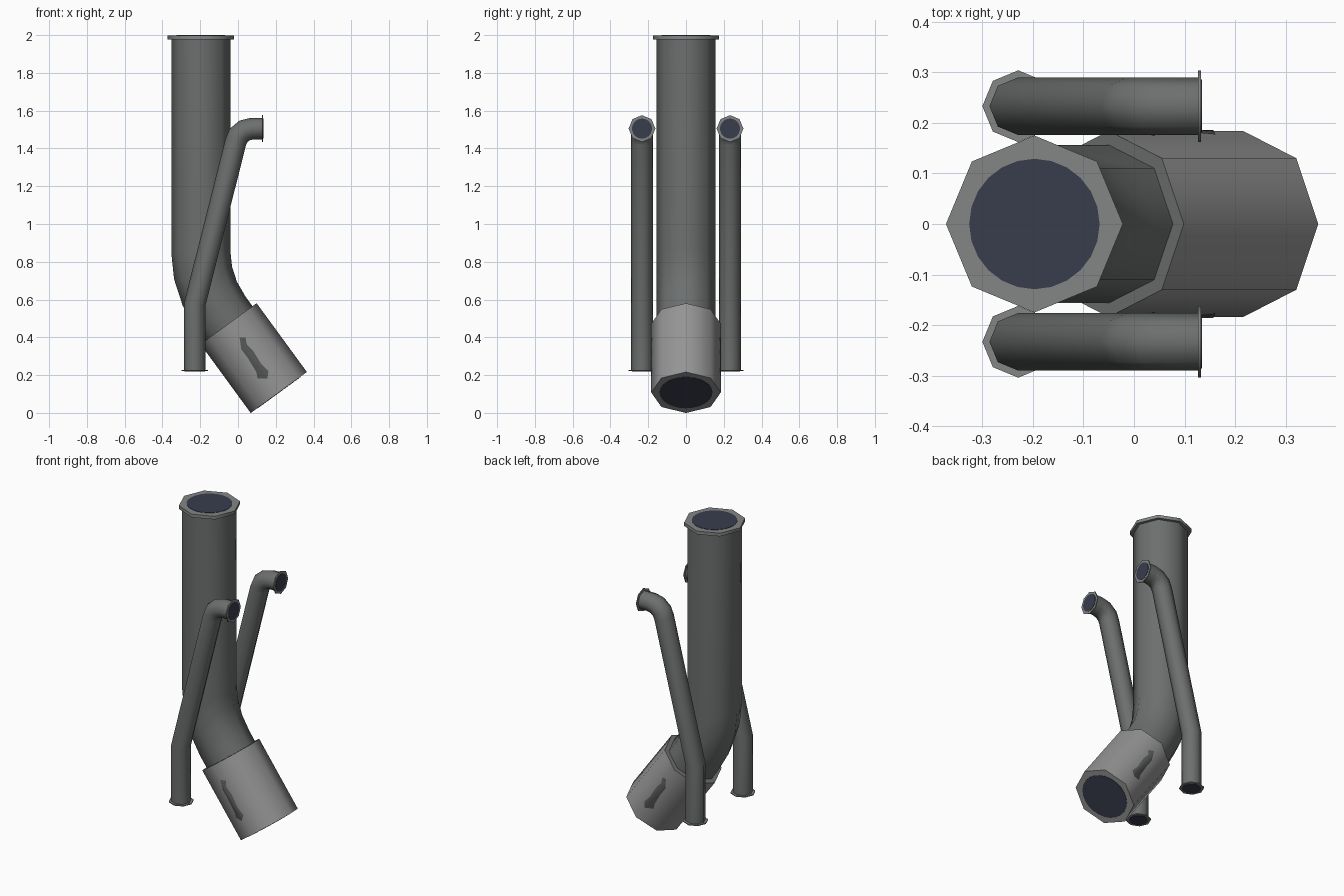
import bpy, bmesh, math
from mathutils import Vector

if "Cube" in bpy.data.objects:
    bpy.data.objects.remove(bpy.data.objects["Cube"])


def material(name, rgb):
    m = bpy.data.materials.new(name)
    m.diffuse_color = (*rgb, 1)
    m.use_nodes = True
    m.node_tree.nodes["Principled BSDF"].inputs["Base Color"].default_value = m.diffuse_color
    return m


PIPE = material("dark_steel", (0.150, 0.160, 0.157))
SLEEVE = material("light_steel", (0.300, 0.300, 0.300))
FLANGE = material("flange_steel", (0.230, 0.235, 0.235))
HOLE = material("dark_bore", (0.040, 0.047, 0.075))
STAIN = material("worn_patch", (0.095, 0.098, 0.098))


def finish(bm, name, mats):
    me = bpy.data.meshes.new(name)
    bm.to_mesh(me)
    bm.free()
    ob = bpy.data.objects.new(name, me)
    bpy.context.collection.objects.link(ob)
    for m in mats:
        me.materials.append(m)
    bpy.ops.object.select_all(action='DESELECT')
    ob.select_set(True)
    bpy.context.view_layer.objects.active = ob
    bpy.ops.object.shade_smooth_by_angle(angle=math.radians(50))
    return ob


def tube(name, path, r, mats, y=0.0, sides=8):
    """Capped tube along (x, z) points with mitred joints; second material colours the start cap."""
    bm = bmesh.new()
    pts = [Vector((x, y, z)) for x, z in path]
    dirs = [(b - a).normalized() for a, b in zip(pts, pts[1:])]
    Y = Vector((0, 1, 0))
    rings = []
    for i, p in enumerate(pts):
        d0, d1 = dirs[max(i - 1, 0)], dirs[min(i, len(dirs) - 1)]
        t = (d0 + d1).normalized()
        n = Y.cross(t) / t.dot(d0)
        rings.append([bm.verts.new(p + r * (n * math.cos(a) + Y * math.sin(a)))
                      for a in (2 * math.pi * k / sides for k in range(sides))])
    for a, b in zip(rings, rings[1:]):
        for k in range(sides):
            j = (k + 1) % sides
            bm.faces.new((a[k], a[j], b[j], b[k]))
    start = bm.faces.new(rings[0][::-1])
    bm.faces.new(rings[-1])
    if len(mats) > 1:
        start.material_index = 1
    bmesh.ops.recalc_face_normals(bm, faces=bm.faces)
    return finish(bm, name, mats)


def open_end(name, x, z, dx, dz, r, thick, bore, y=0.0):
    """Octagonal flange ending at (x, z), facing (dx, dz), with a dark round bore."""
    tube(name + "_flange", [(x - dx * thick, z - dz * thick), (x, z)], r, [FLANGE], y)
    tube(name + "_bore", [(x, z), (x + dx * .002, z + dz * .002)], bore, [HOLE], y, 24)


# main pipe: straight drop, then a bend into the sleeve
AX, AZ = 0.588, -0.809                    # sleeve axis direction
TOP, END = Vector((-0.05, 0.472)), Vector((0.216, 0.108))
BEND_R, BEND_Z = 0.55, 0.855
arc = [(-0.197 + BEND_R * (1 - math.cos(math.radians(a))),
        BEND_Z - BEND_R * math.sin(math.radians(a))) for a in (0, 12, 24, 36)]
tube("main_pipe", [(-0.197, 1.99)] + arc + [(0.0, 0.405)], 0.156, [PIPE])
open_end("main_pipe_top", -0.197, 1.998, 0, 1, 0.175, 0.02, 0.129)

# wide outlet sleeve
R = 0.184
tube("outlet_sleeve", [TOP, END], R, [SLEEVE, PIPE])
tube("outlet_bore", [END, (END.x + AX * .002, END.y + AZ * .002)], 0.14, [HOLE], 0, 24)

# worn patches on both sides of the sleeve, folded over its side edge
outline = [(.008, .40), (.04, .40), (.045, .365), (.082, .325), (.124, .257), (.161, .22),
           (.156, .183), (.103, .183), (.098, .214), (.05, .294), (.018, .336)]
for side, label in ((-1, "front"), (1, "back")):
    bm = bmesh.new()
    bm.faces.new([bm.verts.new((x, 0, z)) for x, z in outline])
    bmesh.ops.bisect_plane(bm, geom=bm.verts[:] + bm.edges[:] + bm.faces[:],
                           plane_co=(END.x, 0, END.y), plane_no=(-AZ, 0, AX))
    bmesh.ops.triangulate(bm, faces=bm.faces[:])
    for v in bm.verts:
        s = abs((v.co.x - END.x) * -AZ + (v.co.z - END.y) * AX)
        v.co.y = side * (R - s * math.tan(math.radians(22.5)) + 0.002)
    bmesh.ops.recalc_face_normals(bm, faces=bm.faces)
    for f in bm.faces:
        f.normal_update()
        if f.normal.y * side < 0:
            f.normal_flip()
    finish(bm, "worn_patch_" + label, [STAIN])

# pair of thin side pipes
side_path = [(-0.229, 0.224), (-0.229, 0.575), (-0.012, 1.435), (0.002, 1.468),
             (0.034, 1.495), (0.075, 1.505), (0.131, 1.505)]
for y, label in ((-0.233, "front"), (0.233, "back")):
    tube("side_pipe_" + label, side_path, 0.057, [PIPE], y)
    open_end("side_pipe_top_" + label, 0.133, 1.505, 1, 0, 0.071, 0.006, 0.053, y)
    open_end("side_pipe_bottom_" + label, -0.229, 0.222, 0, -1, 0.071, 0.006, 0.053, y)
